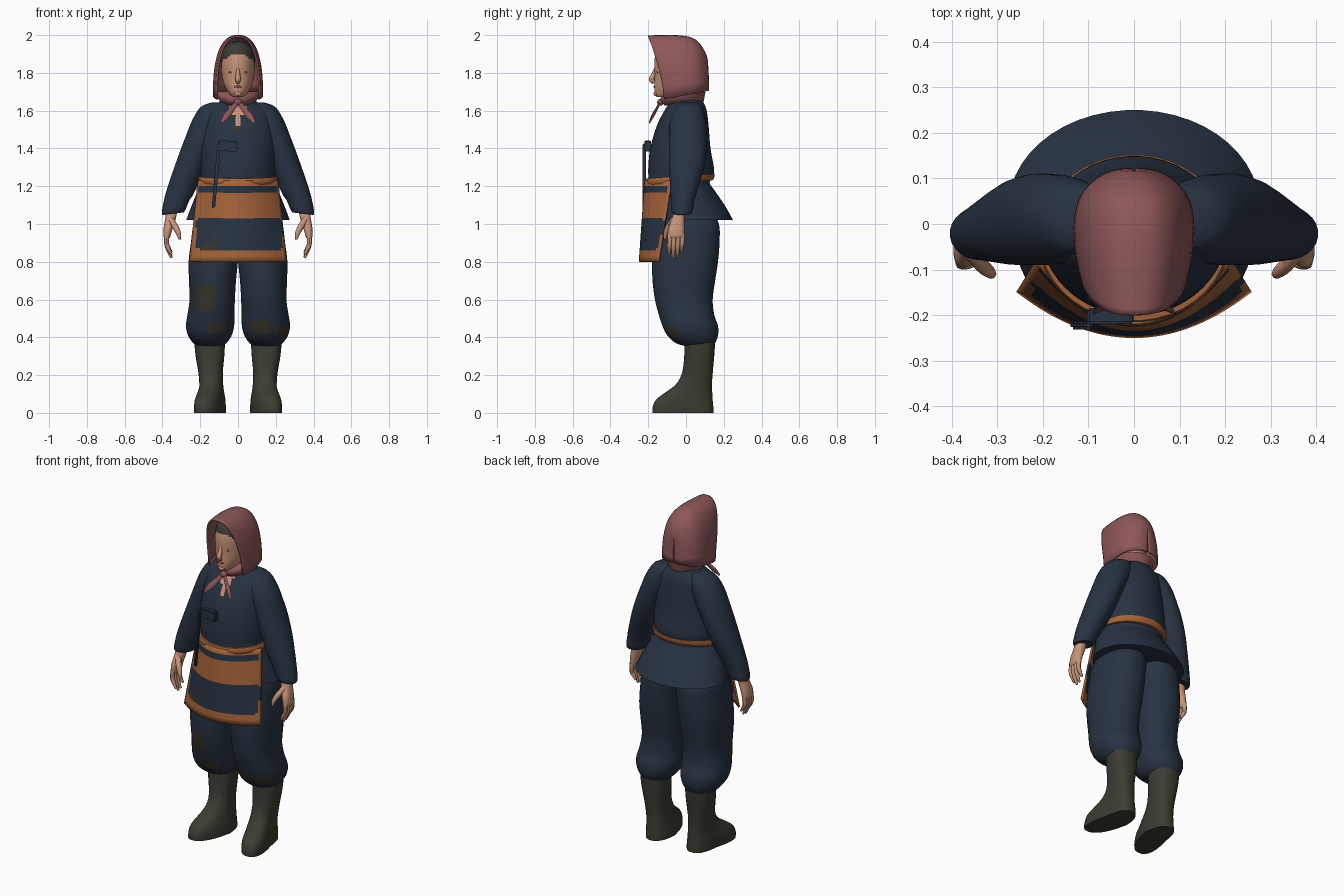
import bpy, bmesh, math
from mathutils import Vector

if "Cube" in bpy.data.objects:
    bpy.data.objects.remove(bpy.data.objects["Cube"])


def material(name, rgb):
    m = bpy.data.materials.new(name)
    m.diffuse_color = (*rgb, 1)
    m.use_nodes = True
    m.node_tree.nodes["Principled BSDF"].inputs["Base Color"].default_value = m.diffuse_color
    return m


NAVY = material("navy cloth", (0.021, 0.033, 0.054))
ORANGE = material("orange trim", (0.38, 0.125, 0.042))
SKIN = material("skin", (0.58, 0.30, 0.19))
ROSE = material("rose scarf", (0.27, 0.095, 0.10))
RUBBER = material("dark rubber", (0.043, 0.045, 0.031))
HAIR = material("dark hair", (0.045, 0.046, 0.033))
PATCH = material("brown patch", (0.042, 0.036, 0.024))
LIP = material("lip red", (0.33, 0.11, 0.075))


def catmull(rows, k):
    """Smoothly resample a list of equal-length tuples."""
    out = []
    for i in range(len(rows) - 1):
        p0, p1 = rows[max(i - 1, 0)], rows[i]
        p2, p3 = rows[i + 1], rows[min(i + 2, len(rows) - 1)]
        for j in range(k):
            t = j / k
            out.append([0.5 * (2 * b + (c - a) * t + (2 * a - 5 * b + 4 * c - d) * t * t
                               + (3 * b - a - 3 * c + d) * t ** 3)
                        for a, b, c, d in zip(p0, p1, p2, p3)])
    return out + [list(rows[-1])]


def skin_rings(bm, rings, cap=True):
    n = len(rings[0])
    vs = [[bm.verts.new(p) for p in r] for r in rings]
    for a, b in zip(vs, vs[1:]):
        for i in range(n):
            j = (i + 1) % n
            bm.faces.new((a[i], a[j], b[j], b[i]))
    if cap:
        bm.faces.new(vs[0])
        bm.faces.new(vs[-1])


def loft(bm, rows, s=1, n=24, k=3, power=2.0, cap=True):
    """Rows are (z, x0, x1, y0, y1): the extents of each level."""
    rings = []
    for z, x0, x1, y0, y1 in catmull(rows, k):
        ring = []
        for i in range(n):
            a = 2 * math.pi * (i + 0.5) / n
            c, d = math.cos(a), math.sin(a)
            px = math.copysign(abs(c) ** (2 / power), c)
            py = math.copysign(abs(d) ** (2 / power), d)
            ring.append((s * ((x0 + x1) / 2 + px * (x1 - x0) / 2),
                         (y0 + y1) / 2 + py * (y1 - y0) / 2, z))
        rings.append(ring)
    skin_rings(bm, rings, cap)


def tube(bm, path, s=1, n=8, flat=1.0):
    """Path points are (x, y, z, radius); flat squashes the depth."""
    rows = catmull(path, 3)
    rings = []
    for i, (x, y, z, r) in enumerate(rows):
        t = (Vector(rows[min(i + 1, len(rows) - 1)][:3]) - Vector(rows[max(i - 1, 0)][:3])).normalized()
        u = t.cross(Vector((0, 1, 0))).normalized()
        v = t.cross(u)
        ring = []
        for j in range(n):
            a = 2 * math.pi * j / n
            p = Vector((x, y, z)) + r * (u * math.cos(a) + v * math.sin(a) * flat)
            ring.append((s * p.x, p.y, p.z))
        rings.append(ring)
    skin_rings(bm, rings)


def ball(bm, centre, size):
    made = bmesh.ops.create_uvsphere(bm, u_segments=12, v_segments=8, radius=1)["verts"]
    for v in made:
        v.co = Vector([c + a * b for c, a, b in zip(centre, v.co, size)])


def finish(name, bm, mats, rule=None, thick=0, angle=45):
    bmesh.ops.recalc_face_normals(bm, faces=bm.faces)
    if rule:
        for f in bm.faces:
            f.material_index = rule(f.calc_center_median())
    me = bpy.data.meshes.new(name)
    bm.to_mesh(me)
    bm.free()
    ob = bpy.data.objects.new(name, me)
    bpy.context.collection.objects.link(ob)
    for m in mats:
        me.materials.append(m)
    if thick:
        mod = ob.modifiers.new("thickness", "SOLIDIFY")
        mod.thickness, mod.offset = thick, 0
    bpy.ops.object.select_all(action="DESELECT")
    ob.select_set(True)
    bpy.context.view_layer.objects.active = ob
    bpy.ops.object.shade_smooth_by_angle(angle=math.radians(angle))
    return ob


# Jacket body with flared skirt and open neck
def jacket_rule(c):
    if c.y < 0 and abs(c.x) < 0.032 * (c.z - 1.53) / 0.08 and c.z < 1.64:
        return 1
    return 2 if c.y < 0 and abs(c.x) < 0.02 and 1.5 < c.z < 1.56 else 0


bm = bmesh.new()
loft(bm, [(1.67, -.07, .07, -.07, .08), (1.64, -.11, .11, -.09, .095), (1.60, -.17, .17, -.115, .11),
          (1.52, -.19, .19, -.155, .12), (1.40, -.2, .2, -.19, .13), (1.30, -.2, .2, -.2, .148),
          (1.26, -.197, .197, -.2, .145), (1.22, -.197, .197, -.2, .125), (1.18, -.212, .212, -.195, .15),
          (1.10, -.245, .245, -.185, .205), (1.02, -.275, .275, -.175, .25)], n=48)
finish("jacket", bm, [NAVY, SKIN, PATCH], jacket_rule)

# Belt, higher at the back
bm = bmesh.new()
loft(bm, [(1.222, -.206, .206, -.212, .142), (1.237, -.21, .21, -.216, .15),
          (1.256, -.206, .206, -.212, .152)], n=40)
for v in bm.verts:
    v.co.z += 0.07 * v.co.y
finish("belt", bm, [ORANGE])

# Apron: curved sheet with inset pocket panel and waist stripe
LEVELS = [.8, .83, .86, .872, .9, .94, .98, 1.018, 1.03, 1.08, 1.125, 1.165, 1.2, 1.23]


def apron_rule(c):
    half = 0.225 if .872 < c.z < 1.018 else 0.212
    if .86 < c.z < 1.03 and abs(c.x - .008) < half:
        return 2 if -.2 < c.x < -.11 and c.z < .925 + (c.x + .11) * .5 else 1
    return 1 if 1.165 < c.z < 1.2 and abs(c.x) < .2 else 0


bm = bmesh.new()
grid = []
for z in LEVELS:
    t = (z - .8) / .43
    w, yc, d = .255 - .045 * t, -.245 + .03 * t, .10 + .04 * t
    grid.append([bm.verts.new((w * u / 20, yc + d * (u / 20) ** 2, z)) for u in range(-20, 21)])
for a, b in zip(grid, grid[1:]):
    for i in range(40):
        bm.faces.new((a[i], a[i + 1], b[i + 1], b[i]))
finish("apron", bm, [ORANGE, NAVY, PATCH], apron_rule, thick=.01)


# Trousers with worn patches
def trouser_rule(c):
    if c.y > -.02:
        return 0
    spots = [(-.175, .60, .05, .07), (-.11, .45, .04, .03), (.12, .46, .05, .035), (.23, .43, .03, .03)]
    return int(any(abs(c.x - x) < w and abs(c.z - z) < h for x, z, w, h in spots))


for s, side in ((1, "left"), (-1, "right")):
    bm = bmesh.new()
    loft(bm, [(1.08, -.01, .19, -.15, .13), (1.0, -.012, .235, -.165, .175), (.9, -.005, .25, -.178, .178),
              (.8, 0, .262, -.18, .17), (.7, .01, .26, -.178, .155), (.6, .016, .257, -.165, .142),
              (.52, .018, .268, -.145, .15), (.46, .02, .276, -.125, .17), (.41, .033, .265, -.10, .17),
              (.37, .06, .238, -.055, .155), (.355, .085, .215, -.01, .14)], s, n=32, k=4, power=2.25)
    finish(side + "_trouser_leg", bm, [NAVY, PATCH], trouser_rule)

    # Boot with the toe turned outward
    bm = bmesh.new()
    loft(bm, [(.37, .068, .232, -.008, .155), (.30, .072, .225, -.01, .15), (.21, .08, .21, -.022, .142),
              (.15, .078, .205, -.055, .138), (.105, .072, .205, -.115, .14), (.07, .066, .21, -.16, .142),
              (.03, .062, .212, -.178, .146), (0, .062, .212, -.178, .146)], s, n=24, power=2.4)
    for v in bm.verts:
        if v.co.y < .02 and v.co.z < .2:
            v.co.x += s * .24 * (.02 - v.co.y) * min(1, (.2 - v.co.z) / .1)
    finish(side + "_boot", bm, [RUBBER])

    # Sleeve
    bm = bmesh.new()
    loft(bm, [(1.643, .06, .14, -.03, .06), (1.62, .04, .198, -.06, .085), (1.55, .06, .243, -.085, .105),
              (1.47, .10, .275, -.09, .11), (1.40, .135, .302, -.09, .11), (1.30, .175, .338, -.09, .097),
              (1.20, .215, .372, -.085, .068), (1.12, .255, .395, -.08, .045), (1.07, .277, .404, -.078, .036),
              (1.055, .287, .40, -.07, .028)], s, n=24)
    for v in bm.verts:
        if v.co.z < 1.13:
            v.co.z += .12 * (.34 - abs(v.co.x))
    finish(side + "_sleeve", bm, [NAVY])

    # Hand
    bm = bmesh.new()
    loft(bm, [(1.09, .318, .38, -.06, .0), (1.03, .328, .386, -.075, -.008), (.98, .345, .394, -.093, -.008),
              (.94, .356, .396, -.096, -.01), (.925, .362, .39, -.09, -.016)], s, n=14, power=2.5)
    for i, tip in enumerate((.84, .82, .825, .85)):
        y = -.085 + .022 * i
        tube(bm, [(.376, y, .95, .013), (.379, y - .002, .90, .0125), (.368, y - .004, (tip + .90) / 2, .011),
                  (.352, y - .004, tip, .006)], s)
    tube(bm, [(.36, -.06, 1.03, .016), (.332, -.092, .985, .016), (.315, -.107, .95, .013),
              (.309, -.112, .918, .006)], s)
    finish(side + "_hand", bm, [SKIN])

# Head with arched hairline
HEAD = [(1.672, -.028, .028, -.155, -.06), (1.69, -.048, .048, -.166, .0), (1.73, -.072, .072, -.168, .05),
        (1.79, -.087, .087, -.166, .08), (1.86, -.09, .09, -.168, .085), (1.92, -.08, .08, -.155, .08),
        (1.955, -.05, .05, -.12, .05), (1.965, -.02, .02, -.08, .0)]
bm = bmesh.new()
loft(bm, HEAD, n=32, k=5)
loft(bm, [(1.58, -.06, .06, -.06, .06), (1.72, -.055, .055, -.09, .05)], n=16)
tube(bm, [(0, -.158, 1.83, .008), (0, -.172, 1.79, .012), (0, -.182, 1.765, .015), (0, -.168, 1.748, .010)])
ball(bm, (0, -.158, 1.69), (.02, .014, .014))
finish("head", bm, [SKIN, HAIR], lambda c: int(c.z > 1.9 - 6 * c.x * c.x or (c.y > -.05 and c.z > 1.75)))

# Eyes and lips
bm = bmesh.new()
for x in (-.036, .036):
    ball(bm, (x, -.152, 1.803), (.014, .004, .005))
ball(bm, (0, -.168, 1.727), (.021, .005, .006))
finish("eyes_and_lips", bm, [LIP])

# Headscarf: arches swept from the brow to the nape (y top, y bottom, half width, z top, z bottom)
ARCHES = [(-.20, -.115, .112, 1.993, 1.66), (-.14, -.07, .123, 1.995, 1.668), (-.05, -.01, .128, 1.995, 1.68),
          (.03, .05, .118, 1.982, 1.69), (.075, .09, .088, 1.945, 1.70), (.105, .113, .048, 1.89, 1.705),
          (.112, .118, .004, 1.85, 1.708)]
bm = bmesh.new()
rows = []
for yt, yb, w, zt, zb in catmull(ARCHES, 3):
    row = []
    for i in range(25):
        a = math.pi * i / 24
        c, h = math.cos(a), math.sin(a) ** .8
        x = w * math.copysign(abs(c) ** .8, c)
        row.append(bm.verts.new((x, yb + (yt - yb) * h ** 1.5, zb + (zt - zb) * h)))
    rows.append(row)
for a, b in zip(rows, rows[1:]):
    for i in range(24):
        bm.faces.new((a[i], a[i + 1], b[i + 1], b[i]))
finish("headscarf", bm, [ROSE], thick=.01, angle=60)

# Scarf wrap under the chin, knot and two hanging ends
bm = bmesh.new()
loft(bm, [(1.70, -.112, .112, -.08, .10), (1.675, -.108, .108, -.125, .095), (1.65, -.09, .09, -.13, .09),
          (1.63, -.065, .065, -.11, .08)], n=28, cap=False)
finish("scarf_wrap", bm, [ROSE], thick=.008)
bm = bmesh.new()
ball(bm, (0, -.135, 1.645), (.022, .018, .018))
for s in (1, -1):
    tube(bm, [(0, -.135, 1.65, .012), (.03, -.155, 1.61, .014), (.062, -.178, 1.57, .017),
              (.088, -.195, 1.535, .006)], s, flat=.4)
finish("scarf_knot", bm, [ROSE])

# Chest pocket flap and the handled tool hanging from it
bm = bmesh.new()
for (x, y, z), (a, b, c), tilt in (((-.052, -.202, 1.413), (.10, .035, .055), .06),
                                   ((-.115, -.222, 1.255), (.018, .018, .34), -.09)):
    made = bmesh.ops.create_cube(bm, size=1)["verts"]
    for v in made:
        p = Vector((v.co.x * a, v.co.y * b, v.co.z * c))
        v.co = Vector((x + p.x - tilt * p.z, y + p.y, z + p.z - abs(tilt) * p.x))
bmesh.ops.bevel(bm, geom=list(bm.edges), offset=.005, segments=2, affect="EDGES")
finish("pocket_tool", bm, [NAVY])
